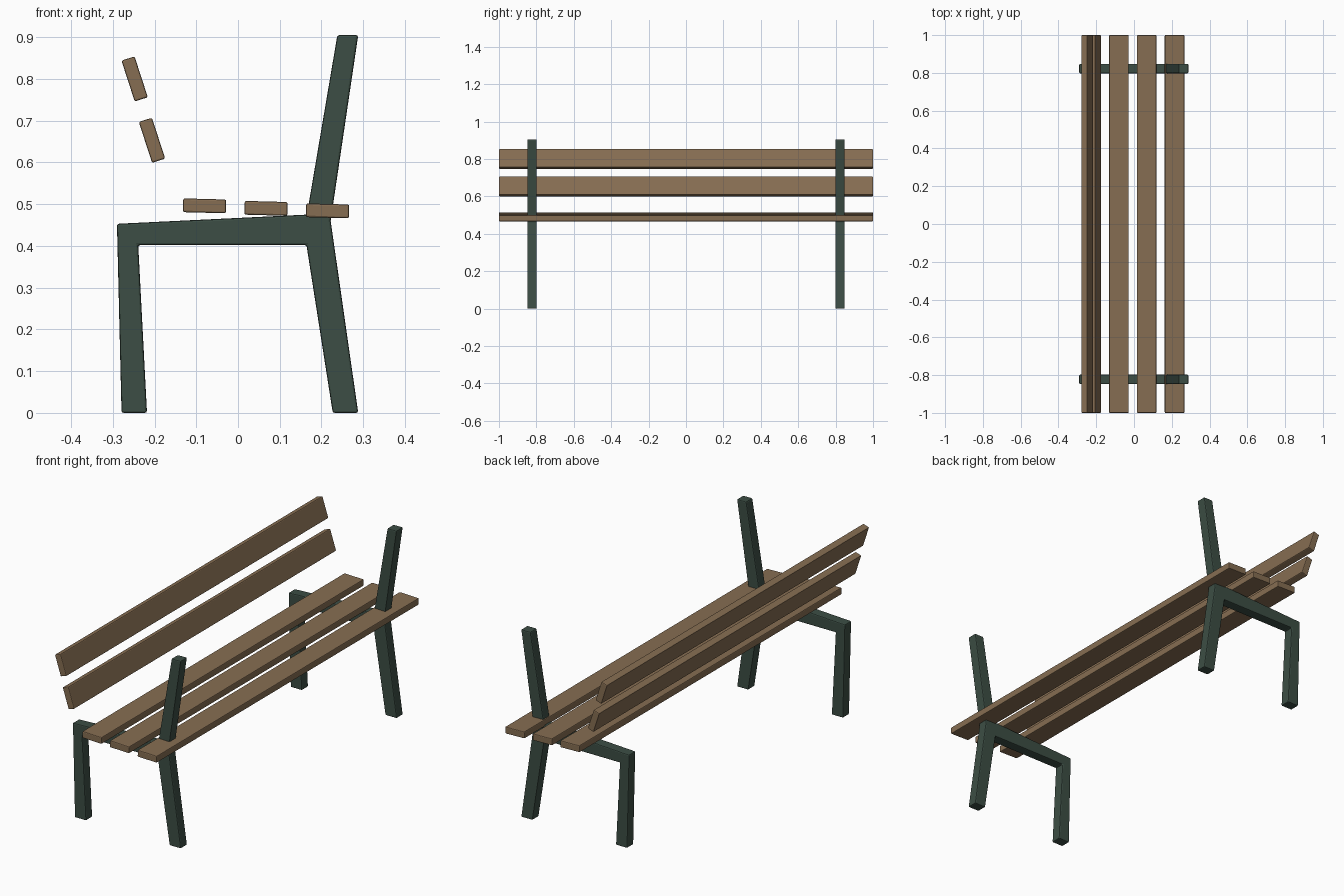
import bpy, bmesh
from math import radians
from mathutils import Matrix

if "Cube" in bpy.data.objects:
    bpy.data.objects.remove(bpy.data.objects["Cube"])


def material(name, rgb):
    m = bpy.data.materials.new(name)
    m.diffuse_color = (*rgb, 1)
    m.use_nodes = True
    m.node_tree.nodes["Principled BSDF"].inputs["Base Color"].default_value = m.diffuse_color
    return m


WOOD = material("wood", (0.24, 0.155, 0.085))
METAL = material("green_metal", (0.045, 0.075, 0.058))


def add_object(name, bm, mat, bevel):
    bmesh.ops.recalc_face_normals(bm, faces=bm.faces)
    mesh = bpy.data.meshes.new(name)
    bm.to_mesh(mesh)
    bm.free()
    mesh.materials.append(mat)
    ob = bpy.data.objects.new(name, mesh)
    bpy.context.collection.objects.link(ob)
    mod = ob.modifiers.new("soft_edges", 'BEVEL')
    mod.width = bevel
    mod.segments = 2
    mod.limit_method = 'ANGLE'
    mod.angle_limit = radians(25)
    return ob


def slat(name, x, z, tilt):
    # plank along y, tilted about its length
    bm = bmesh.new()
    bmesh.ops.create_cube(bm, size=1, matrix=Matrix.Diagonal((0.103, 2.0, 0.033, 1)))
    ob = add_object(name, bm, WOOD, 0.004)
    ob.location = (x, 0, z)
    ob.rotation_euler = (0, radians(tilt), 0)


# Side profile of one support: front leg, seat rail, rear leg and back post
PROFILE = [(-0.279, 0), (-0.218, 0), (-0.239, 0.402), (0.164, 0.402),
           (0.227, 0), (0.288, 0), (0.222, 0.46), (0.288, 0.905),
           (0.238, 0.905), (0.165, 0.475), (-0.29, 0.453)]


def support(name, y):
    bm = bmesh.new()
    face = bm.faces.new([bm.verts.new((x, y - 0.025, z)) for x, z in PROFILE])
    ext = bmesh.ops.extrude_face_region(bm, geom=[face], use_keep_orig=True)
    new = [v for v in ext["geom"] if isinstance(v, bmesh.types.BMVert)]
    bmesh.ops.translate(bm, verts=new, vec=(0, 0.05, 0))
    add_object(name, bm, METAL, 0.005)


# Supports
support("front_support", -0.823)
support("rear_support", 0.823)

# Seat slats
for i, (x, z) in enumerate([(-0.08, 0.496), (0.067, 0.490), (0.2145, 0.484)]):
    slat(f"seat_slat_{i + 1}", x, z, 1.5)

# Backrest slats
for i, (x, z) in enumerate([(-0.206, 0.653), (-0.2476, 0.8)]):
    slat(f"back_slat_{i + 1}", x, z, 72)
